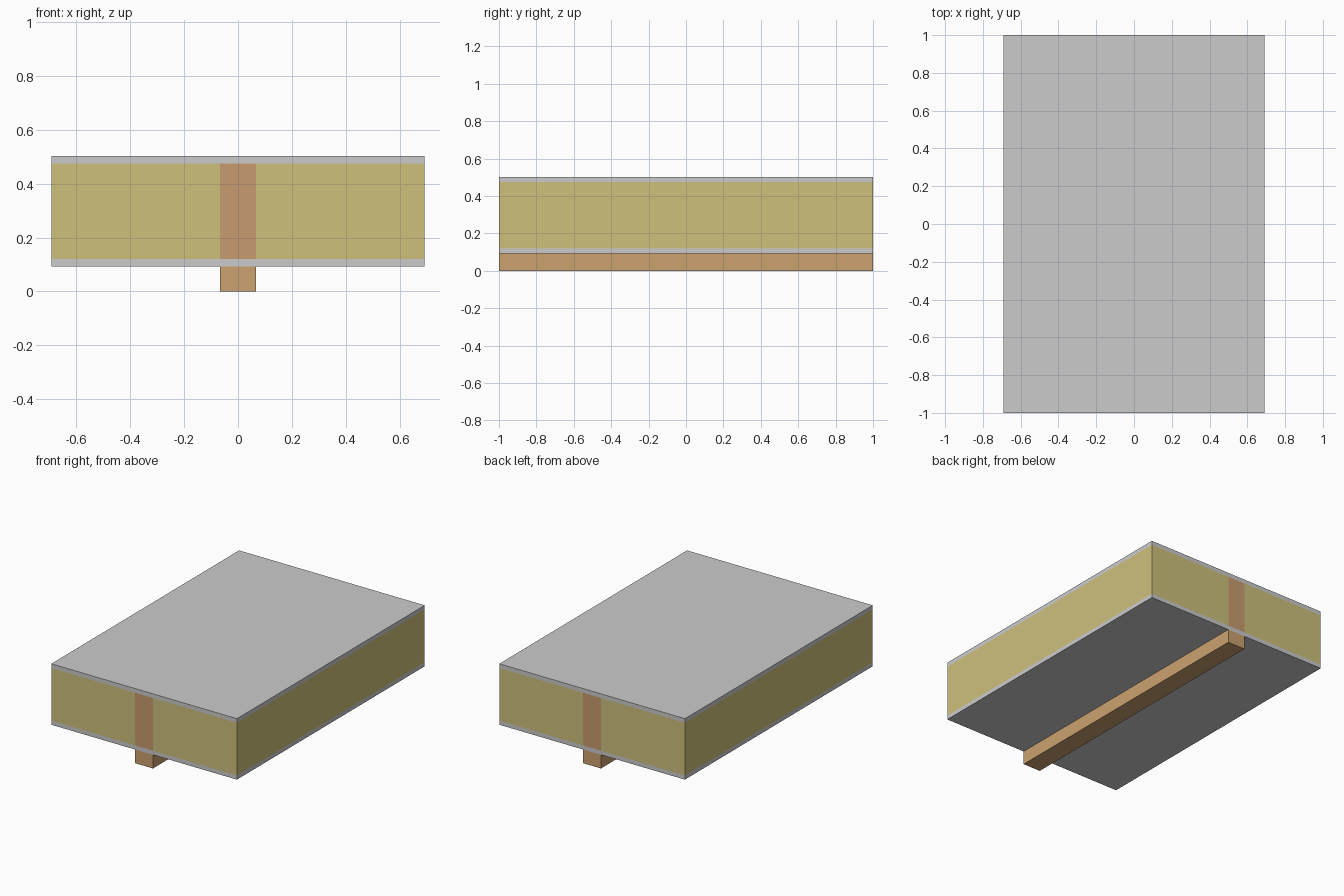
import bpy

if "Cube" in bpy.data.objects:
    bpy.data.objects.remove(bpy.data.objects["Cube"])

# Half sizes and layer heights of the insulated roof panel
HALF_W, HALF_L, RIB = 0.692, 1.0, 0.066
Z_BATTEN, Z_CORE, Z_SKIN, Z_TOP = 0.092, 0.12, 0.475, 0.503


def material(name, color):
    mat = bpy.data.materials.new(name)
    mat.diffuse_color = (*color, 1.0)
    mat.use_nodes = True
    mat.node_tree.nodes["Principled BSDF"].inputs["Base Color"].default_value = mat.diffuse_color
    return mat


def box(name, x0, x1, z0, z1, mat=None):
    """Full-length box spanning the given x and z ranges."""
    bpy.ops.mesh.primitive_cube_add(size=1, location=((x0 + x1) / 2, 0, (z0 + z1) / 2))
    obj = bpy.context.object
    obj.name = name
    obj.scale = (x1 - x0, 2 * HALF_L, z1 - z0)
    bpy.ops.object.transform_apply(location=False, rotation=False, scale=True)
    if mat:
        obj.data.materials.append(mat)
    return obj


foam = material("foam", (0.62, 0.53, 0.20))
rib_wood = material("rib_wood", (0.58, 0.33, 0.16))
batten_wood = material("batten_wood", (0.60, 0.36, 0.16))

# Grey skins above and below the core
box("top_skin", -HALF_W, HALF_W, Z_SKIN, Z_TOP)
box("bottom_skin", -HALF_W, HALF_W, Z_BATTEN, Z_CORE)

# Foam core on either side of the central rib
box("foam_core_left", -HALF_W, -RIB, Z_CORE, Z_SKIN, foam)
box("foam_core_right", RIB, HALF_W, Z_CORE, Z_SKIN, foam)
box("centre_rib", -RIB, RIB, Z_CORE, Z_SKIN, rib_wood)

# Wooden batten under the panel
box("batten", -RIB, RIB, 0, Z_BATTEN, batten_wood)
